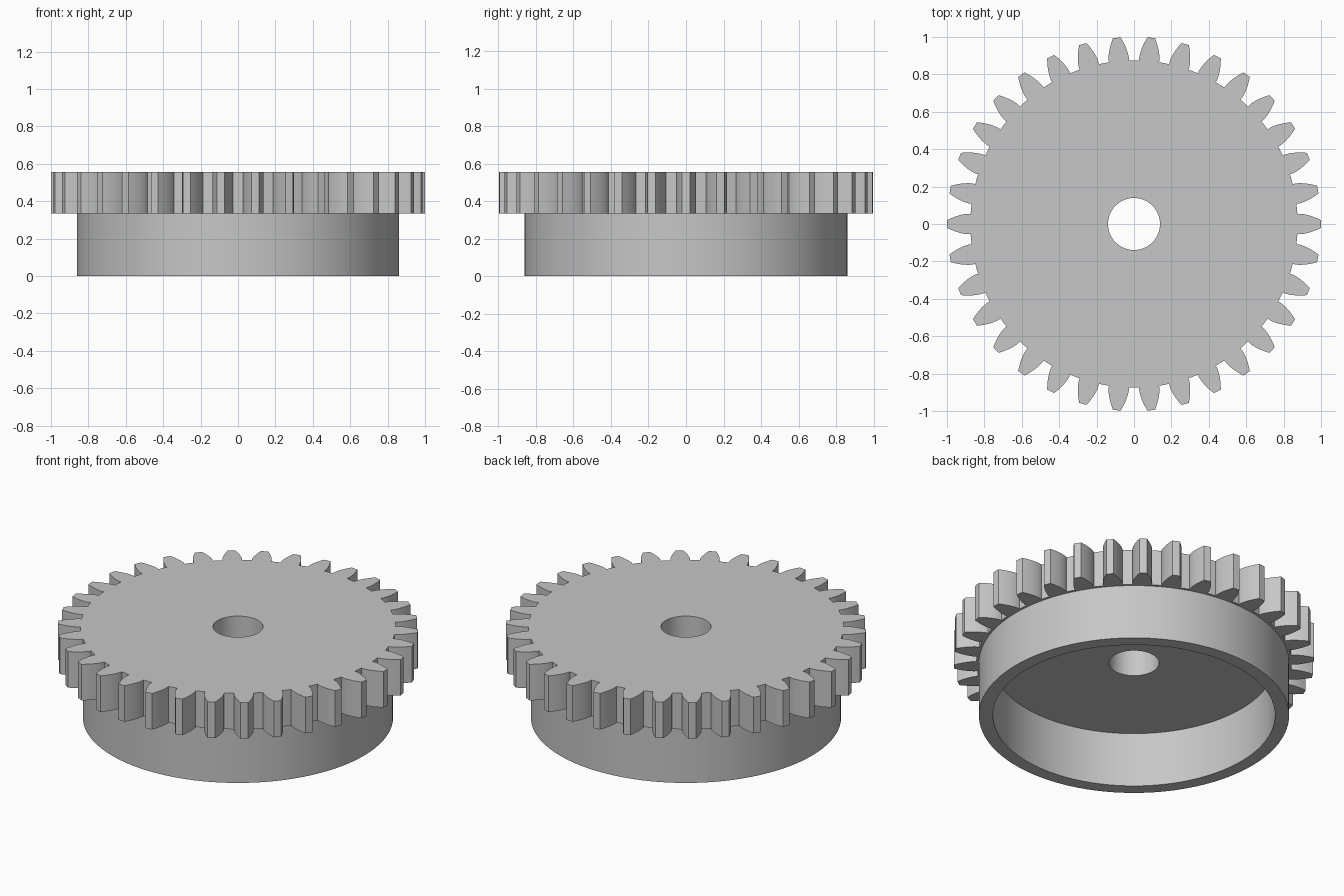
import bpy
import bmesh
from math import acos, cos, pi, radians, sin, sqrt, tan

if "Cube" in bpy.data.objects:
    bpy.data.objects.remove(bpy.data.objects["Cube"], do_unlink=True)

# Main dimensions
TEETH = 34
TIP_R, ROOT_R = 1.0, 0.875
PITCH_R = TIP_R * TEETH / (TEETH + 2)
BASE_R = PITCH_R * cos(radians(20))
BORE_R = 0.139
RIM_R, CUP_R = 0.861, 0.783
GEAR_Z, TOP_Z = 0.335, 0.556

grey = bpy.data.materials.new("plain grey")
grey.use_nodes = True
colour = (0.57, 0.57, 0.57, 1)
grey.diffuse_color = colour
grey.node_tree.nodes["Principled BSDF"].inputs["Base Color"].default_value = colour


def polar(r, a):
    return r * cos(a), r * sin(a)


def circle(r, count):
    return [polar(r, 2 * pi * i / count) for i in range(count)]


def half_angle(r):
    """Half the angular tooth thickness of an involute tooth at radius r."""
    def inv(a):
        return tan(a) - a
    return pi / (2 * TEETH) + inv(radians(20)) - inv(acos(min(1, BASE_R / r)))


def gear_outline(steps=7):
    # One flank from root to tip, denser near the base circle
    flank = [(ROOT_R, half_angle(BASE_R))]
    for i in range(steps + 1):
        r = BASE_R + (TIP_R - BASE_R) * (i / steps) ** 1.5
        flank.append((r, half_angle(r)))
    # Mirrored flanks with points on the tip and the root arc
    tooth = [(r, -a) for r, a in flank] + [(TIP_R, 0)]
    tooth += flank[::-1] + [(ROOT_R, pi / TEETH)]
    return [polar(r, a + 2 * pi * k / TEETH)
            for k in range(TEETH) for r, a in tooth]


def holed_disc(name, outer, inner, z0, z1):
    """Extrude the area between two closed outlines."""
    bm = bmesh.new()
    edges = []
    for loop in (outer, inner):
        verts = [bm.verts.new((x, y, z0)) for x, y in loop]
        edges += [bm.edges.new((v, verts[i - 1])) for i, v in enumerate(verts)]
    bmesh.ops.triangle_fill(bm, use_beauty=True, use_dissolve=False, edges=edges)
    result = bmesh.ops.extrude_face_region(bm, geom=bm.faces[:])
    moved = [g for g in result["geom"] if isinstance(g, bmesh.types.BMVert)]
    bmesh.ops.translate(bm, verts=moved, vec=(0, 0, z1 - z0))
    bmesh.ops.recalc_face_normals(bm, faces=bm.faces[:])
    mesh = bpy.data.meshes.new(name)
    bm.to_mesh(mesh)
    bm.free()
    mesh.materials.append(grey)
    obj = bpy.data.objects.new(name, mesh)
    bpy.context.collection.objects.link(obj)
    bpy.ops.object.select_all(action="DESELECT")
    obj.select_set(True)
    bpy.context.view_layer.objects.active = obj
    bpy.ops.object.shade_smooth_by_angle(angle=radians(20))
    return obj


# Toothed plate with its bore
holed_disc("toothed_plate", gear_outline(), circle(BORE_R, 64), GEAR_Z, TOP_Z)

# Hollow rim below, let slightly into the plate
holed_disc("hollow_rim", circle(RIM_R, 96), circle(CUP_R, 96), 0, GEAR_Z + 0.01)
